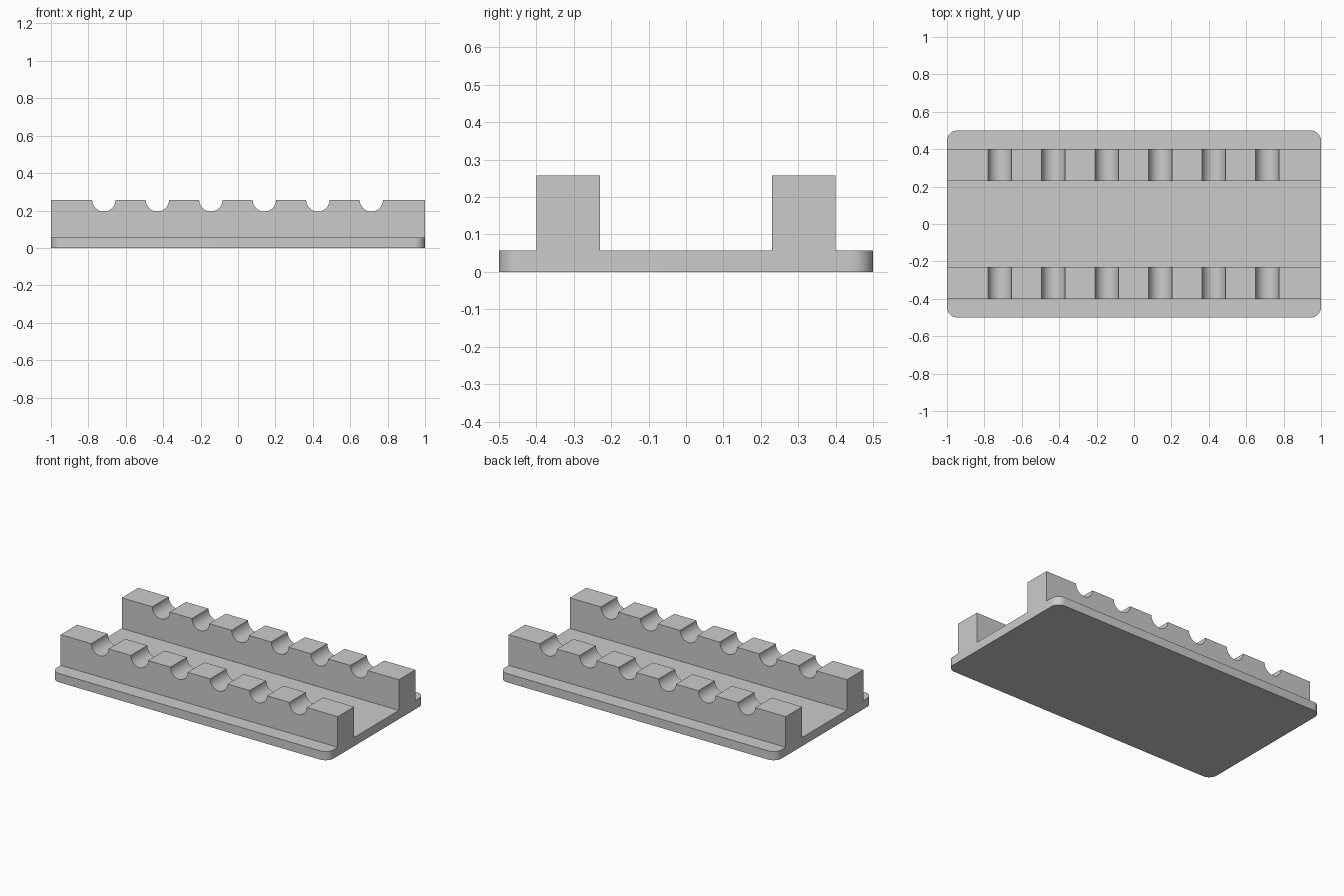
import bpy
import bmesh
import math
from mathutils import Matrix

if "Cube" in bpy.data.objects:
    bpy.data.objects.remove(bpy.data.objects["Cube"], do_unlink=True)

BASE_TOP, RAIL_TOP = 0.057, 0.257
RAIL_IN, RAIL_OUT, HALF_WIDTH = 0.23, 0.4, 0.5
CORNER = 0.057
NOTCH_R, NOTCH_START, NOTCH_STEP, NOTCHES = 0.0625, -0.717, 0.286, 6

# Single flat colour
grey = bpy.data.materials.new("plain grey")
grey.use_nodes = True
colour = (0.6, 0.6, 0.6, 1)
grey.diffuse_color = colour
grey.node_tree.nodes["Principled BSDF"].inputs["Base Color"].default_value = colour


def make_object(name, bm):
    bmesh.ops.recalc_face_normals(bm, faces=bm.faces)
    mesh = bpy.data.meshes.new(name)
    bm.to_mesh(mesh)
    bm.free()
    mesh.materials.append(grey)
    obj = bpy.data.objects.new(name, mesh)
    bpy.context.collection.objects.link(obj)
    return obj


# Base plate and both rails: one mirrored section swept along x
half = [(HALF_WIDTH, 0), (HALF_WIDTH, BASE_TOP), (RAIL_OUT, BASE_TOP),
        (RAIL_OUT, RAIL_TOP), (RAIL_IN, RAIL_TOP), (RAIL_IN, BASE_TOP)]
section = half + [(-y, z) for y, z in reversed(half)]
bm = bmesh.new()
end = bm.faces.new([bm.verts.new((-1, y, z)) for y, z in section])
swept = bmesh.ops.extrude_face_region(bm, geom=[end])
moved = [v for v in swept["geom"] if isinstance(v, bmesh.types.BMVert)]
bmesh.ops.translate(bm, verts=moved, vec=(2, 0, 0))
bmesh.ops.recalc_face_normals(bm, faces=bm.faces)

# Rounded upright corners of the base
corners = [e for e in bm.edges
           if all(abs(v.co.y) > HALF_WIDTH - 0.001 for v in e.verts)
           and abs(e.verts[0].co.z - e.verts[1].co.z) > 0.01]
bmesh.ops.bevel(bm, geom=corners, offset=CORNER, segments=8,
                profile=0.5, affect='EDGES')
rack = make_object("notched_rack", bm)

# Round rods that cut the notches across both rails
bm = bmesh.new()
for i in range(NOTCHES):
    place = (Matrix.Translation((NOTCH_START + i * NOTCH_STEP, 0, RAIL_TOP))
             @ Matrix.Rotation(math.pi / 2, 4, 'X'))
    bmesh.ops.create_cone(bm, cap_ends=True, segments=48, radius1=NOTCH_R,
                          radius2=NOTCH_R, depth=1.2, matrix=place)
cutter = make_object("notch_cutter", bm)
cutter.hide_render = True

bpy.ops.object.select_all(action='DESELECT')
rack.select_set(True)
bpy.context.view_layer.objects.active = rack
cut = rack.modifiers.new("notches", 'BOOLEAN')
cut.operation = 'DIFFERENCE'
cut.solver = 'EXACT'
cut.object = cutter
bpy.ops.object.modifier_apply(modifier=cut.name)
bpy.data.objects.remove(cutter, do_unlink=True)

bpy.ops.object.shade_smooth_by_angle(angle=math.radians(30))
